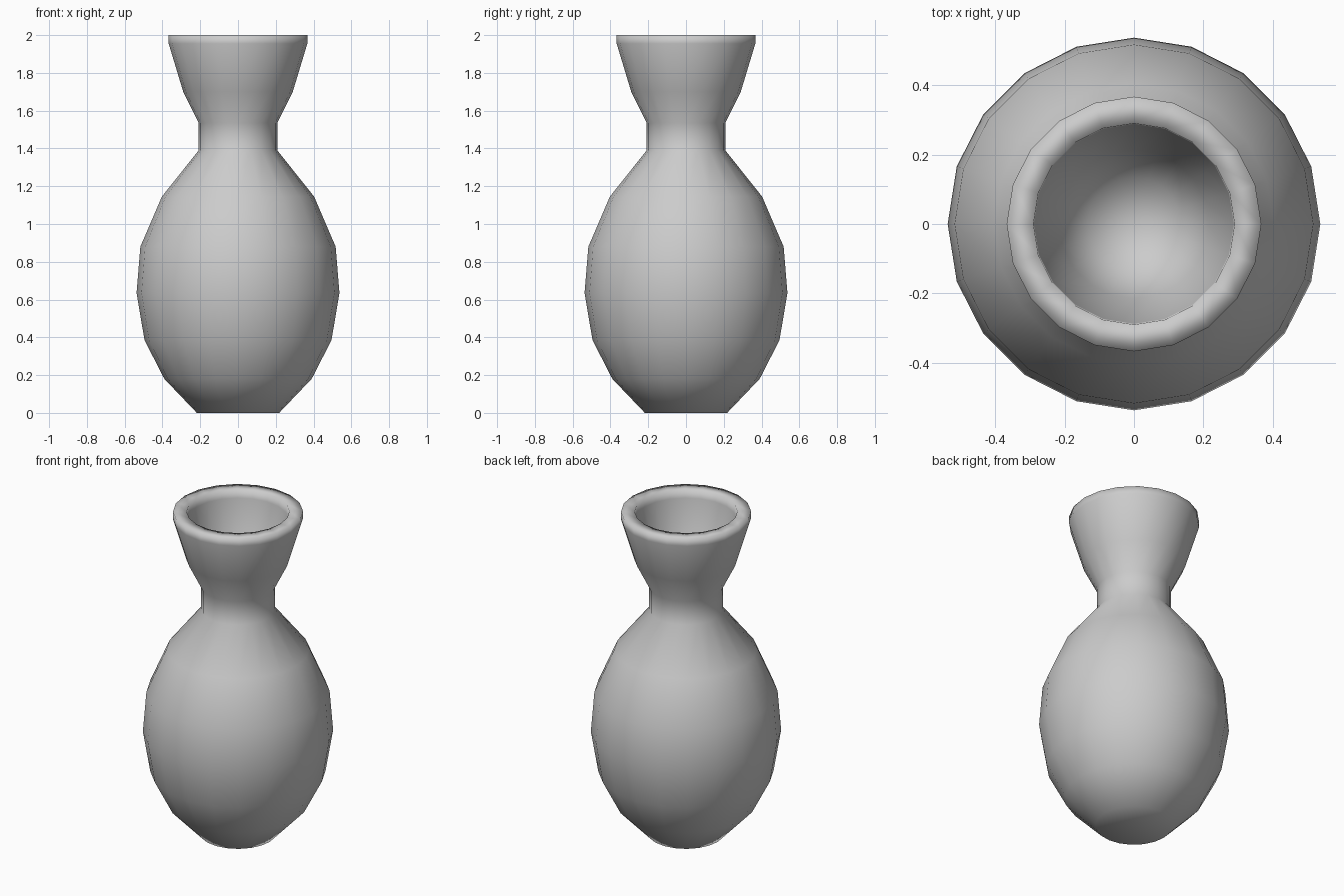
import bpy, bmesh, math

if "Cube" in bpy.data.objects:
    bpy.data.objects.remove(bpy.data.objects["Cube"])

SIDES = 20

# Profile (radius, height): outside wall, rim, then the inside of the cup
profile = [
    (0.218, 0.0), (0.39, 0.18), (0.495, 0.385), (0.537, 0.635), (0.517, 0.88),
    (0.403, 1.145), (0.208, 1.39), (0.208, 1.535), (0.29, 1.70),
    (0.367, 1.955), (0.367, 2.0),
    (0.29, 2.0), (0.287, 1.95), (0.215, 1.70), (0.135, 1.53),
]

bm = bmesh.new()
rings = []
for r, z in profile:
    rings.append([bm.verts.new((r * math.cos(2 * math.pi * i / SIDES),
                                r * math.sin(2 * math.pi * i / SIDES), z))
                  for i in range(SIDES)])

# Walls
for a, b in zip(rings, rings[1:]):
    for i in range(SIDES):
        j = (i + 1) % SIDES
        bm.faces.new((a[i], a[j], b[j], b[i]))

# Base and inner floor as fans
for ring, z in ((rings[0], 0.0), (rings[-1], 1.50)):
    centre = bm.verts.new((0, 0, z))
    for i in range(SIDES):
        bm.faces.new((ring[i], ring[(i + 1) % SIDES], centre))

bmesh.ops.recalc_face_normals(bm, faces=bm.faces)
for f in bm.faces:
    f.smooth = True

mesh = bpy.data.meshes.new("vase")
bm.to_mesh(mesh)
bm.free()
vase = bpy.data.objects.new("vase", mesh)
bpy.context.collection.objects.link(vase)
